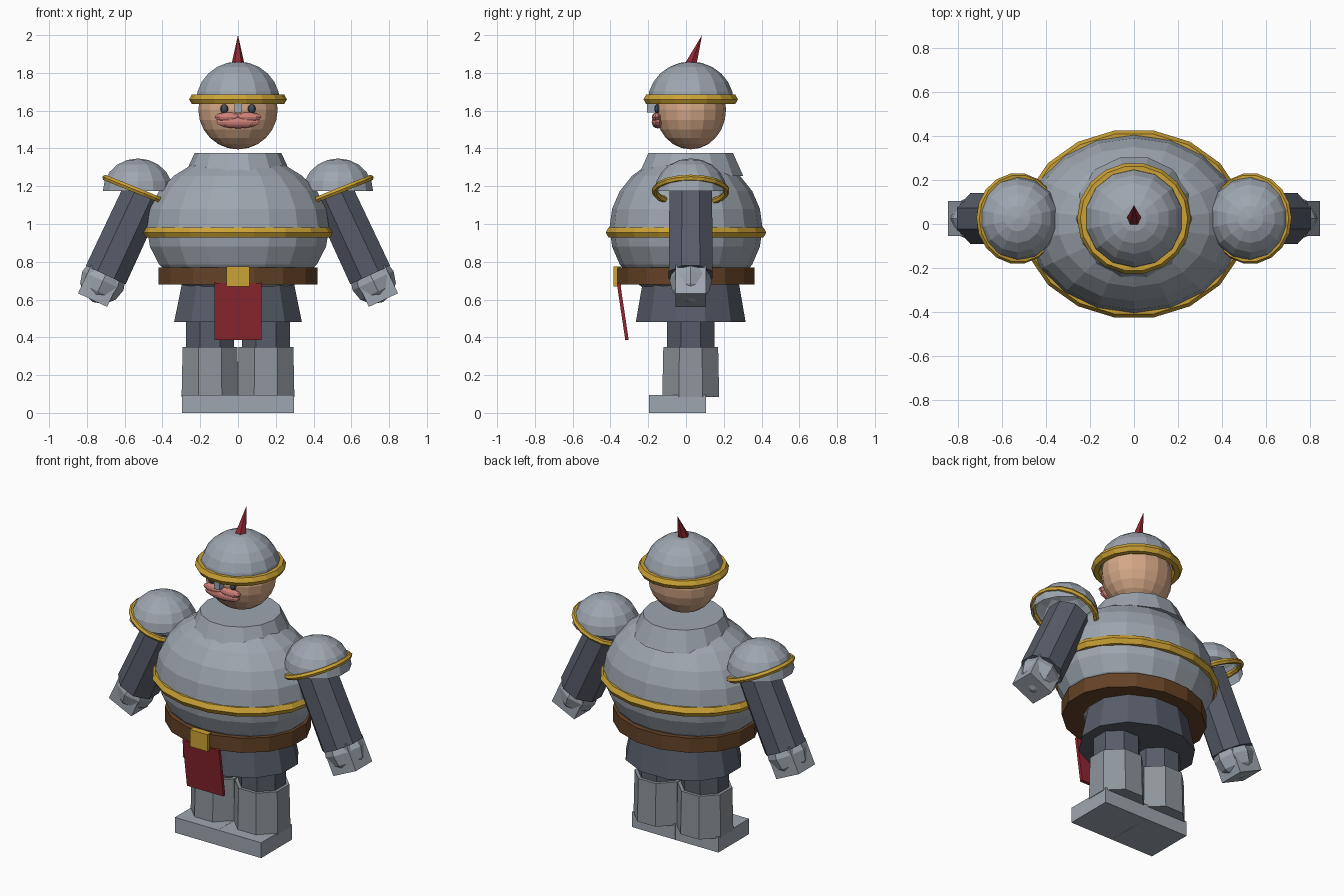
import bpy, bmesh
from math import pi, radians, sin, cos
from mathutils import Matrix, Vector

cube = bpy.data.objects.get("Cube")
if cube:
    bpy.data.objects.remove(cube)


def material(name, r, g, b):
    m = bpy.data.materials.new(name)
    m.use_nodes = True
    m.diffuse_color = (r, g, b, 1)
    m.node_tree.nodes["Principled BSDF"].inputs["Base Color"].default_value = (r, g, b, 1)
    return m


STEEL = material("steel", .34, .38, .43)
PLATE = material("dull steel", .27, .30, .33)
DARK = material("dark cloth", .095, .108, .14)
GOLD = material("gold", .60, .36, .035)
LEATHER = material("brown leather", .13, .055, .02)
RED = material("red cloth", .28, .02, .03)
SKIN = material("skin", .66, .39, .24)
PINK = material("pink lips", .62, .22, .19)
EYE = material("eye slate", .06, .075, .10)

DEPTH = .025  # the head, arms and legs sit slightly behind the centre


def finish(name, bm, mat, matrix):
    """Turn a bmesh into a flat-shaded object of one colour."""
    bm.transform(matrix)
    bmesh.ops.recalc_face_normals(bm, faces=bm.faces)
    mesh = bpy.data.meshes.new(name)
    bm.to_mesh(mesh)
    bm.free()
    mesh.materials.append(mat)
    obj = bpy.data.objects.new(name, mesh)
    bpy.context.collection.objects.link(obj)
    return obj


def place(loc, scale=(1, 1, 1), tilt=0, lean=0):
    return (Matrix.Translation(loc) @ Matrix.Rotation(tilt, 4, 'Y')
            @ Matrix.Rotation(lean, 4, 'X') @ Matrix.Diagonal((*scale, 1)))


def ball(name, mat, loc, radii, segs=16, rings=12, half=False, tilt=0):
    bm = bmesh.new()
    bmesh.ops.create_uvsphere(bm, u_segments=segs, v_segments=rings, radius=1)
    if half:
        low = [v for v in bm.verts if v.co.z < -.01]
        bmesh.ops.delete(bm, geom=low, context='VERTS')
    return finish(name, bm, mat, place(loc, radii, tilt))


def box(name, mat, loc, size, tilt=0, lean=0):
    bm = bmesh.new()
    bmesh.ops.create_cube(bm, size=1)
    return finish(name, bm, mat, place(loc, size, tilt, lean))


def tube(name, mat, start, end, r_start, r_end, segs=8, flatten=1):
    """Capped cone or cylinder between two points."""
    a, b = Vector(start), Vector(end)
    axis = b - a
    bm = bmesh.new()
    bmesh.ops.create_cone(bm, cap_ends=True, segments=segs, radius1=r_start,
                          radius2=r_end, depth=axis.length)
    matrix = (Matrix.Translation((a + b) / 2) @ Matrix.Diagonal((1, flatten, 1, 1))
              @ axis.to_track_quat('Z', 'Y').to_matrix().to_4x4()
              @ Matrix.Rotation(pi / segs, 4, 'Z'))
    return finish(name, bm, mat, matrix)


def ring(name, mat, loc, rx, ry, thick, segs=18, tilt=0):
    """Hexagonal-section trim ring with separate half width and half depth."""
    bm = bmesh.new()
    loops = []
    for i in range(segs):
        a = 2 * pi * i / segs
        loops.append([bm.verts.new(((rx + thick * cos(k * pi / 3)) * cos(a),
                                    (ry + thick * cos(k * pi / 3)) * sin(a),
                                    thick * sin(k * pi / 3))) for k in range(6)])
    for i in range(segs):
        p, q = loops[i], loops[(i + 1) % segs]
        for k in range(6):
            n = (k + 1) % 6
            bm.faces.new((p[k], q[k], q[n], p[n]))
    return finish(name, bm, mat, place(loc, tilt=tilt))


# Torso: round cuirass, trim band, collar, belt and skirt
ball("cuirass", STEEL, (0, 0, .98), (.49, .405, .388), 18, 12)
ring("cuirass_band", GOLD, (0, 0, .955), .478, .40, .032)
tube("collar", STEEL, (0, DEPTH, 1.255), (0, DEPTH, 1.375), .285, .23, 14)
tube("belt", LEATHER, (0, 0, .68), (0, 0, .77), .43, .43, 16, .86)
tube("skirt", DARK, (0, DEPTH, .48), (0, DEPTH, .72), .35, .30, 12, .86)
box("buckle", GOLD, (0, -.365, .722), (.12, .04, .105))
box("loin_cloth", RED, (0, -.335, .537), (.25, .018, .305), lean=radians(8.5))

# Head and face
ball("head", SKIN, (0, DEPTH, 1.605), (.21, .187, .21), 16, 12)
box("nose_guard", STEEL, (0, -.185, 1.613), (.036, .045, .045))
ball("lower_lip", PINK, (0, -.150, 1.54), (.12, .032, .034), 10, 8)

# Helmet with trim and spike
ball("helmet", STEEL, (0, DEPTH, 1.645), (.228, .228, .215), 14, 12, half=True)
ring("helmet_rim", GOLD, (0, DEPTH, 1.66), .23, .225, .029)
tube("helmet_spike", RED, (0, .02, 1.83), (0, .085, 2.0), .038, 0, 6)

# Paired parts
for side, s in (("left", 1), ("right", -1)):
    ball(side + "_eye", EYE, (s * .073, -.152, 1.61), (.022, .016, .024), 8, 6)
    ball(side + "_upper_lip", PINK, (s * .052, -.155, 1.566), (.076, .026, .025), 10, 6)

    # Leg and boot
    tube(side + "_thigh", DARK, (s * .148, DEPTH, .3), (s * .148, DEPTH, .55), .137, .137)
    tube(side + "_greave", PLATE, (s * .148, DEPTH, .085), (s * .148, DEPTH, .35), .163, .157)
    box(side + "_foot", STEEL, (s * .148, -.045, .0475), (.295, .30, .095))

    # Arm and gauntlet
    tube(side + "_arm", DARK, (s * .50, DEPTH, 1.16), (s * .70, DEPTH, .73), .122, .126)
    ball(side + "_gauntlet", STEEL, (s * .715, DEPTH, .70), (.12, .112, .125), 8, 6,
         tilt=-s * radians(25))
    box(side + "_fist", STEEL, (s * .735, DEPTH, .672), (.17, .16, .165),
        tilt=-s * radians(25))

    # Shoulder cap with slanted trim
    ball(side + "_shoulder_cap", STEEL, (s * .53, DEPTH, 1.175), (.19, .19, .172), 14, 10,
         half=True)
    ring(side + "_shoulder_rim", GOLD, (s * .53, DEPTH, 1.175), .185, .19, .017,
         tilt=-s * radians(22))
